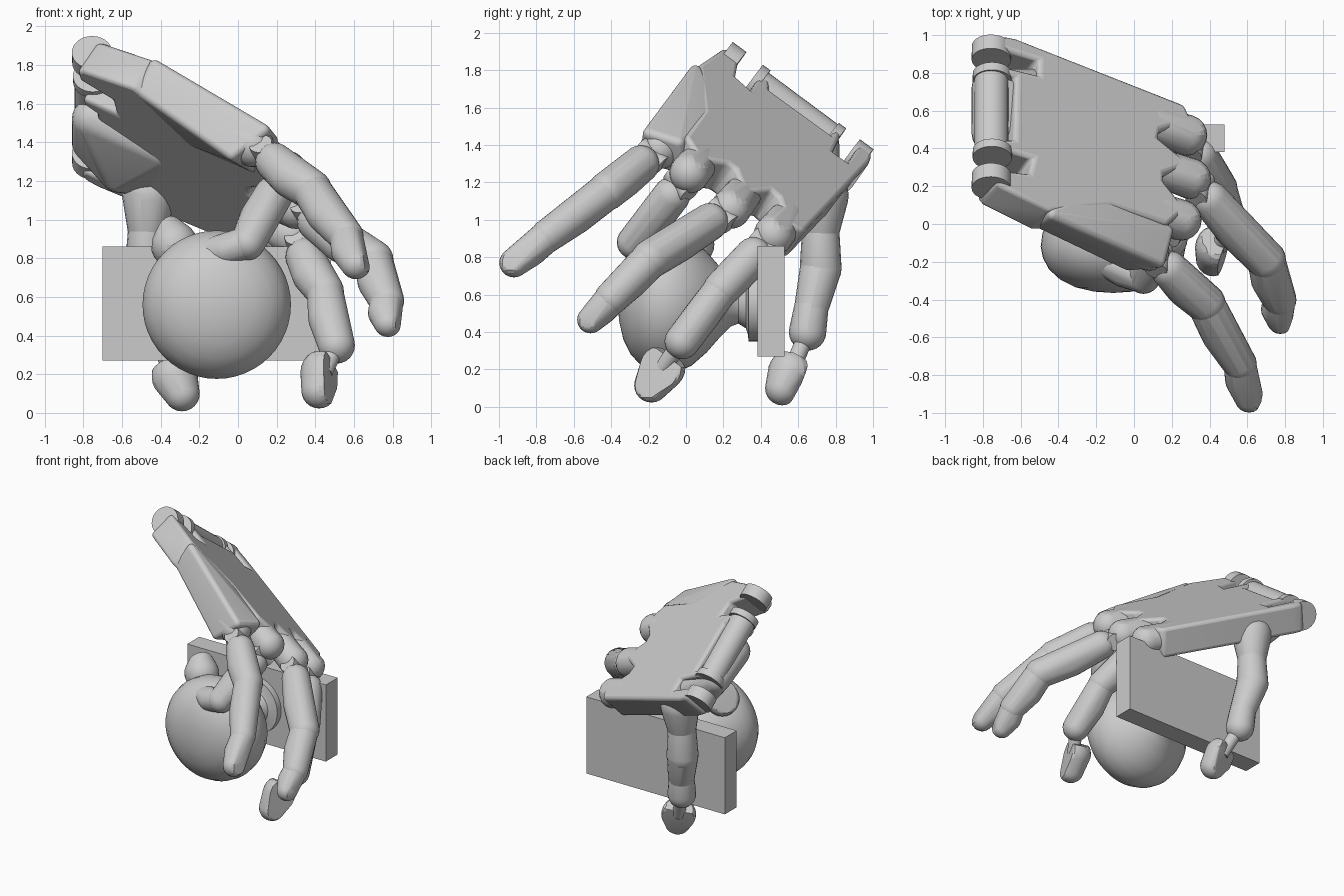
import bpy, bmesh, math
from mathutils import Vector

cube = bpy.data.objects.get("Cube")
if cube:
    bpy.data.objects.remove(cube, do_unlink=True)

grey = bpy.data.materials.new("light grey")
grey.use_nodes = True
grey.diffuse_color = (0.6, 0.6, 0.6, 1)
grey.node_tree.nodes["Principled BSDF"].inputs["Base Color"].default_value = (0.6, 0.6, 0.6, 1)

BACK = Vector((0.49, 0.50, 0.71)).normalized()      # direction the back of the hand faces
FORWARD = Vector((0.84, -0.30, -0.37)).normalized()  # from the wrist to the knuckles
ACROSS = Vector((0.02, 0.80, -0.59)).normalized()    # from the first to the last finger


def finish(name, bm, angle=35):
    bmesh.ops.recalc_face_normals(bm, faces=bm.faces)
    mesh = bpy.data.meshes.new(name)
    bm.to_mesh(mesh)
    bm.free()
    mesh.materials.append(grey)
    obj = bpy.data.objects.new(name, mesh)
    bpy.context.collection.objects.link(obj)
    bpy.ops.object.select_all(action="DESELECT")
    obj.select_set(True)
    bpy.context.view_layer.objects.active = obj
    bpy.ops.object.shade_smooth_by_angle(angle=math.radians(angle))
    return obj


def hull(name, balls, flats=()):
    """Rounded solid wrapped around balls (centre, radius); each flat (normal, point) levels one side."""
    bm = bmesh.new()
    for centre, radius in balls:
        ret = bmesh.ops.create_uvsphere(bm, u_segments=20, v_segments=12, radius=radius)
        bmesh.ops.translate(bm, verts=ret["verts"], vec=centre)
    for normal, point in flats:
        for v in bm.verts:
            v.co -= normal * max(0, (v.co - point).dot(normal))
    bmesh.ops.remove_doubles(bm, verts=bm.verts, dist=0.001)
    res = bmesh.ops.convex_hull(bm, input=bm.verts)
    inner = [g for g in res["geom_interior"] + res["geom_unused"] if isinstance(g, bmesh.types.BMVert)]
    bmesh.ops.delete(bm, geom=list(set(inner)), context="VERTS")
    bmesh.ops.dissolve_limit(bm, angle_limit=0.01, verts=bm.verts, edges=bm.edges)
    return finish(name, bm)


def rod(name, a, b, radius):
    """Cylinder from a to b."""
    a, b = Vector(a), Vector(b)
    bm = bmesh.new()
    bmesh.ops.create_cone(bm, cap_ends=True, segments=28, radius1=radius, radius2=radius, depth=(b - a).length)
    bmesh.ops.rotate(bm, verts=bm.verts, matrix=(b - a).to_track_quat("Z", "Y").to_matrix())
    bmesh.ops.translate(bm, verts=bm.verts, vec=(a + b) / 2)
    return finish(name, bm)


# Door plate
bm = bmesh.new()
bmesh.ops.create_cube(bm, size=1)
bmesh.ops.scale(bm, verts=bm.verts, vec=(1.18, 0.145, 0.59))
bmesh.ops.translate(bm, verts=bm.verts, vec=(-0.11, 0.455, 0.565))
finish("door_plate", bm)

# Knob, neck and flange turned around the y axis: (radius, y)
profile = [(0, -0.365), (0.1, -0.358), (0.2, -0.335), (0.28, -0.295), (0.34, -0.24), (0.372, -0.18),
           (0.384, -0.12), (0.375, -0.05), (0.34, 0.03), (0.27, 0.11), (0.19, 0.18), (0.13, 0.24),
           (0.115, 0.28), (0.14, 0.32), (0.17, 0.33), (0.21, 0.335), (0.21, 0.39)]
bm = bmesh.new()
verts = [bm.verts.new((r, y, 0)) for r, y in profile]
edges = [bm.edges.new(pair) for pair in zip(verts, verts[1:])]
bmesh.ops.spin(bm, geom=verts + edges, cent=(0, 0, 0), axis=(0, 1, 0), angle=math.tau, steps=48)
bmesh.ops.remove_doubles(bm, verts=bm.verts, dist=0.001)
bmesh.ops.translate(bm, verts=bm.verts, vec=(-0.11, 0, 0.56))
finish("door_knob", bm)

# Palm, forked at the wrist end, laid on the back plane
outline = [(-0.44, 0.07), (-0.70, 0.20), (-0.73, 0.23), (-0.72, 0.29), (-0.55, 0.27), (-0.53, 0.35),
           (-0.70, 0.40), (-0.70, 0.45), (-0.63, 0.45), (-0.62, 0.78), (-0.70, 0.80), (-0.70, 0.84),
           (-0.50, 0.79), (-0.50, 0.87), (-0.70, 0.93), (-0.71, 0.97), (-0.69, 1.0), (-0.62, 0.985),
           (0.27, 0.635), (0.31, 0.55), (0.14, 0.50), (0.13, 0.46), (0.30, 0.32), (0.16, 0.27),
           (0.16, 0.23), (0.28, 0.08), (0.18, 0.0), (-0.12, 0.10)]
bm = bmesh.new()
base = bm.faces.new([bm.verts.new((x, y, 1.577 - 0.69 * x - 0.704 * y)) for x, y in outline])
copy = bmesh.ops.extrude_face_region(bm, geom=[base])["geom"]
bmesh.ops.translate(bm, verts=[v for v in copy if isinstance(v, bmesh.types.BMVert)], vec=-0.21 * BACK)
palm = finish("palm", bm)
bevel = palm.modifiers.new("rounded edges", "BEVEL")
bevel.width = 0.025
bevel.segments = 3
bevel.limit_method = "ANGLE"

# Round ears that end the wrist prongs, and the wrist roller between the inner two
for name, centre, half in [("front", (-0.755, 0.225, 1.84), 0.045), ("inner_front", (-0.75, 0.37, 1.73), 0.025),
                           ("inner_back", (-0.75, 0.775, 1.42), 0.025), ("back", (-0.755, 0.905, 1.32), 0.045)]:
    centre = Vector(centre)
    rod(name + "_wrist_ear", centre - ACROSS * half, centre + ACROSS * half, 0.104)
rod("wrist_roller", (-0.755, 0.38, 1.72), (-0.755, 0.77, 1.43), 0.09)

# Bent-down block behind the first finger
block = [(-0.43, 0.05, 1.79), (-0.2, 0.14, 1.565), (0.17, -0.04, 1.41), (0.13, -0.195, 1.46),
         (-0.49, 0.01, 1.66), (-0.03, -0.21, 1.34), (-0.25, 0.14, 1.42), (0.08, -0.02, 1.28)]
hull("index_block", [(p, 0.035) for p in block])

# Thumb mound under the palm
hull("thumb_mound", [((-0.75, 0.48, 1.52), 0.11), ((-0.76, 0.72, 1.40), 0.10), ((-0.62, 0.66, 1.23), 0.09),
                     ((-0.46, 0.72, 1.22), 0.10), ((-0.40, 0.45, 1.36), 0.10)])

# Fingers: joints with radii, from the knuckle to the tip
fingers = {
    "index": [((0.08, -0.14, 1.38), 0.10), ((0.38, -0.42, 1.155), 0.105),
              ((0.56, -0.74, 0.915), 0.09), ((0.61, -0.92, 0.77), 0.078)],
    "middle": [((0.25, 0.02, 1.25), 0.10), ((0.05, -0.28, 0.88), 0.09),
               ((-0.16, -0.20, 0.83), 0.07)],
    "ring": [((0.30, 0.24, 1.06), 0.10), ((0.70, -0.19, 0.79), 0.105),
             ((0.77, -0.40, 0.58), 0.09), ((0.775, -0.51, 0.465), 0.072)],
    "little": [((0.28, 0.47, 0.92), 0.10), ((0.45, 0.19, 0.63), 0.098), ((0.51, -0.02, 0.35), 0.095)],
    "thumb": [((-0.46, 0.73, 1.13), 0.14), ((-0.47, 0.72, 0.94), 0.10), ((-0.475, 0.72, 0.74), 0.112),
              ((-0.43, 0.67, 0.53), 0.092), ((-0.42, 0.65, 0.40), 0.10)],
}
for name, joints in fingers.items():
    for i in range(len(joints) - 1):
        (a, ra), (b, rb) = joints[i], joints[i + 1]
        a, b = Vector(a), Vector(b)
        along = (b - a).normalized()
        dorsal = (BACK - along * BACK.dot(along)).normalized()
        flats = []
        if name == "thumb":
            hull(f"thumb_segment_{i + 1}", [(a, ra), (b, rb)])
            continue
        if i == 0:
            # Knuckle lobe flush with the back of the hand, hinge, and a gap before the first segment
            hull(name + "_knuckle", [(a, 0.108), (a - FORWARD * 0.2, 0.1)], [(BACK, BACK * 1.124)])
            side = along.cross(dorsal)
            rod(name + "_hinge", a + along * 0.08 - side * 0.08, a + along * 0.08 + side * 0.08, 0.06)
            rod(name + "_link", a, a + along * 0.15, 0.055)
            a += along * 0.17
        if i == 2:
            normal = (dorsal + along * 0.3).normalized()
            flats = [(normal, b + normal * 0.058)]
        pad = (a + b) / 2 - dorsal * 0.02
        start = ra * (0.96 if i else 1)
        hull(f"{name}_segment_{i + 1}", [(a, start), (pad, (ra + rb) / 2), (b, rb)], flats)

# Separate half-egg fingertips: a flat nail and a flat top facing the joint
tips = {
    "middle": ((-0.33, 0.03, 0.87), (-0.36, 0.06, 0.93), (-0.6, 0.5, 0.3)),
    "little": ((0.445, -0.125, 0.21), (0.42, -0.185, 0.115), (0.9, -0.3, 0.1)),
    "thumb": ((-0.33, 0.56, 0.185), (-0.29, 0.515, 0.10), (-0.4, 0.8, -0.35)),
}
for name, (a, b, normal) in tips.items():
    a, b, normal = Vector(a), Vector(b), Vector(normal).normalized()
    up = (a - b).normalized()
    hull(name + "_tip", [(a, 0.122), (b, 0.092)], [(normal, (a + b) / 2 + normal * 0.045), (up, a + up * 0.07)])
    rod(name + "_tip_link", fingers[name][-1][0], a, 0.045)
